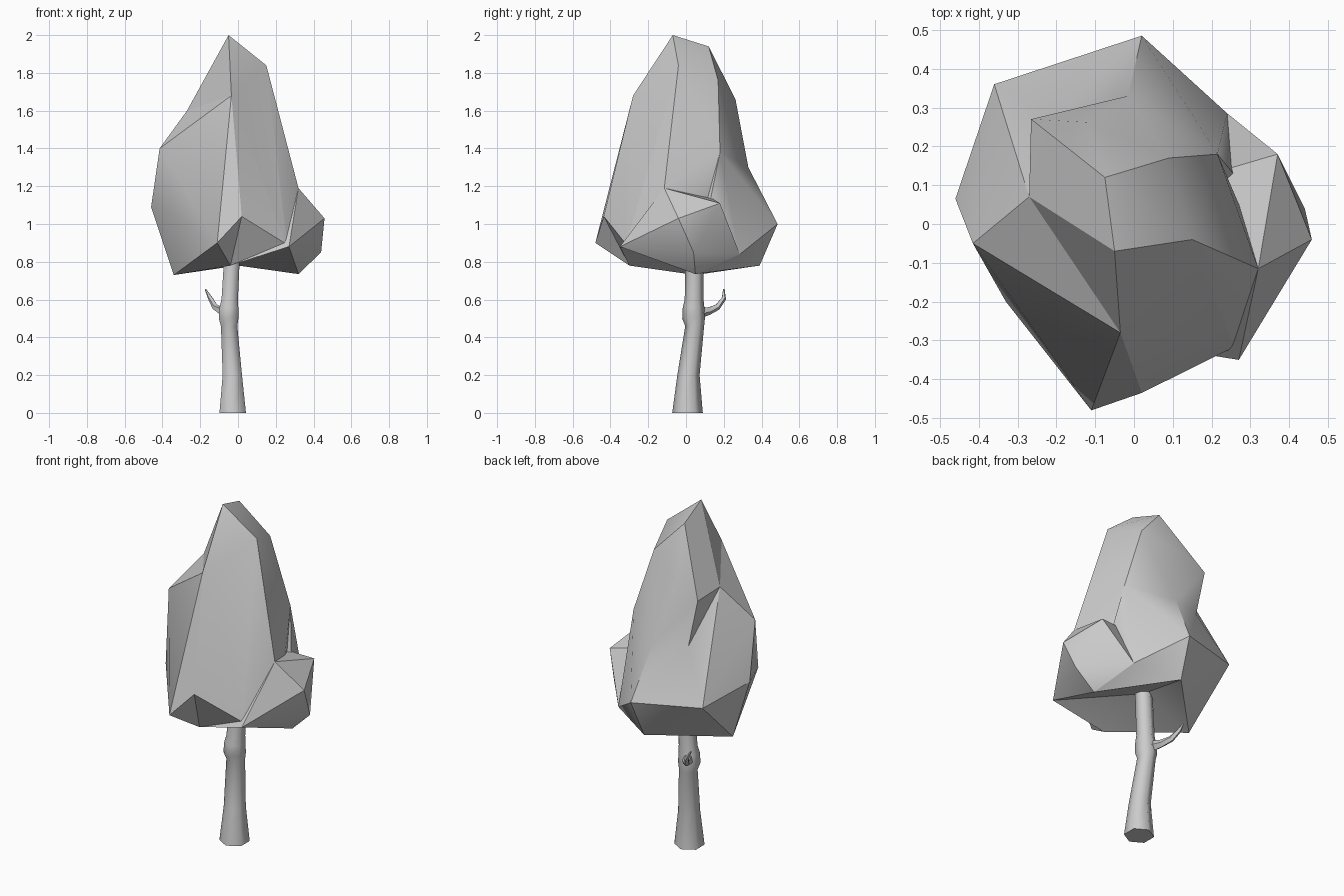
import bpy, bmesh, math
from mathutils import Vector

if "Cube" in bpy.data.objects:
    bpy.data.objects.remove(bpy.data.objects["Cube"])


def finish(name, bm, angle):
    bmesh.ops.recalc_face_normals(bm, faces=bm.faces)
    mesh = bpy.data.meshes.new(name)
    bm.to_mesh(mesh)
    bm.free()
    obj = bpy.data.objects.new(name, mesh)
    bpy.context.collection.objects.link(obj)
    shade(obj, angle)
    return obj


def shade(obj, angle):
    bpy.ops.object.select_all(action='DESELECT')
    obj.select_set(True)
    bpy.context.view_layer.objects.active = obj
    bpy.ops.object.shade_smooth_by_angle(angle=math.radians(angle))


def lobe(name, points):
    """Faceted leaf mass: convex hull of a few corner points."""
    bm = bmesh.new()
    for p in points:
        bm.verts.new(p)
    bmesh.ops.convex_hull(bm, input=bm.verts)
    loose = [v for v in bm.verts if not v.link_faces]
    bmesh.ops.delete(bm, geom=loose, context='VERTS')
    return finish(name, bm, 32)


def combine(target, other, operation):
    """Apply a boolean and discard the helper."""
    mod = target.modifiers.new(operation, 'BOOLEAN')
    mod.operation, mod.solver, mod.object = operation, 'EXACT', other
    bpy.context.view_layer.objects.active = target
    bpy.ops.object.modifier_apply(modifier=mod.name)
    bpy.data.objects.remove(other)


def limb(name, path, sides, level=False):
    """Tapered tube along (x, y, z, radius) points."""
    bm = bmesh.new()
    pts = [Vector(p[:3]) for p in path]
    rings = []
    for i, c in enumerate(pts):
        t = pts[min(i + 1, len(pts) - 1)] - pts[max(i - 1, 0)]
        if level:
            t = Vector((0, 0, 1))
        t.normalize()
        u = t.cross(Vector((1, 0, 0))).normalized()
        w = t.cross(u)
        ring = []
        for k in range(sides):
            a = 2 * math.pi * k / sides
            ring.append(bm.verts.new(c + path[i][3] * (math.cos(a) * u + math.sin(a) * w)))
        rings.append(ring)
    for a, b in zip(rings, rings[1:]):
        for k in range(sides):
            n = (k + 1) % sides
            bm.faces.new((a[k], a[n], b[n], b[k]))
    bm.faces.new(rings[0])
    bm.faces.new(rings[-1])
    return finish(name, bm, 65)


# Trunk with a swollen knot, and one bent twig
limb("trunk", [(-.028, .008, 0, .081), (-.03, .013, .2, .059), (-.047, .046, .46, .05),
               (-.05, .04, .5, .06), (-.048, .04, .56, .057), (-.044, .043, .6, .05),
               (-.033, .045, .8, .048), (-.025, .045, .95, .044)], 6, level=True)
limb("twig", [(-.05, .05, .53, .036), (-.09, .12, .54, .022), (-.12, .165, .56, .017),
              (-.145, .2, .605, .013), (-.173, .2, .655, .004)], 5)

# Corners shared between neighbouring leaf masses
front_mid = (.02, -.435, 1.04)
front_low = (-.11, -.48, .90)
front_under = (-.04, -.30, .78)
front_high = (-.035, -.28, 1.68)
left_high = (-.415, -.05, 1.40)
left_top = (-.27, .07, 1.60)
left_mid = (-.46, .065, 1.09)
left_under = (-.34, .05, .73)
back_left = (-.36, .36, 1.02)
back_ledge = (-.015, .33, 1.30)
back_crease = (-.205, .27, 1.31)
back_right = (.215, .18, 1.38)
back_under = (0, .39, .78)
right_top = (.32, -.115, 1.19)
right_under = (.32, .05, .735)
right_front = (.27, -.35, .88)

# Tall main crown
foliage = lobe("foliage", [(-.05, -.07, 2.0), (.15, -.04, 1.84), (-.075, .12, 1.94),
                           (.09, .17, 1.76), (-.265, .27, 1.59), (-.12, .262, 1.66),
                           back_crease, left_top, front_high, front_mid, front_under,
                           (.262, -.315, .89), (.33, -.09, .91), right_top,
                           (.23, .13, 1.12), back_ledge, back_right])
# Left mass
left = lobe("left_foliage", [left_high, left_top, left_mid, left_under,
                             (-.33, -.2, 1.04), front_low, front_mid, front_high,
                             front_under, back_left])
# Back mass
back = lobe("back_foliage", [back_left, (.02, .485, 1.0), back_under, left_under,
                             left_mid, left_high, left_top, back_ledge, back_crease,
                             back_right, (.24, .285, .84), right_under, front_under])
# Small right bulge
right = lobe("right_foliage", [right_top, (.458, -.04, 1.03), (.37, .18, 1.11),
                               (.24, .285, .84), (.44, .04, .85), right_under,
                               right_front, front_under, (.20, .13, 1.14), (.05, .0, .85)])
for part in (left, back, right):
    combine(foliage, part, 'UNION')

# Hollow the underside up towards the trunk
rim = [front_under, right_front, right_under, back_under, left_under]
hollow = lobe("hollow", rim + [(x, y, .6) for x, y, z in rim] + [(-.03, .04, .86)])
combine(foliage, hollow, 'DIFFERENCE')
shade(foliage, 32)
